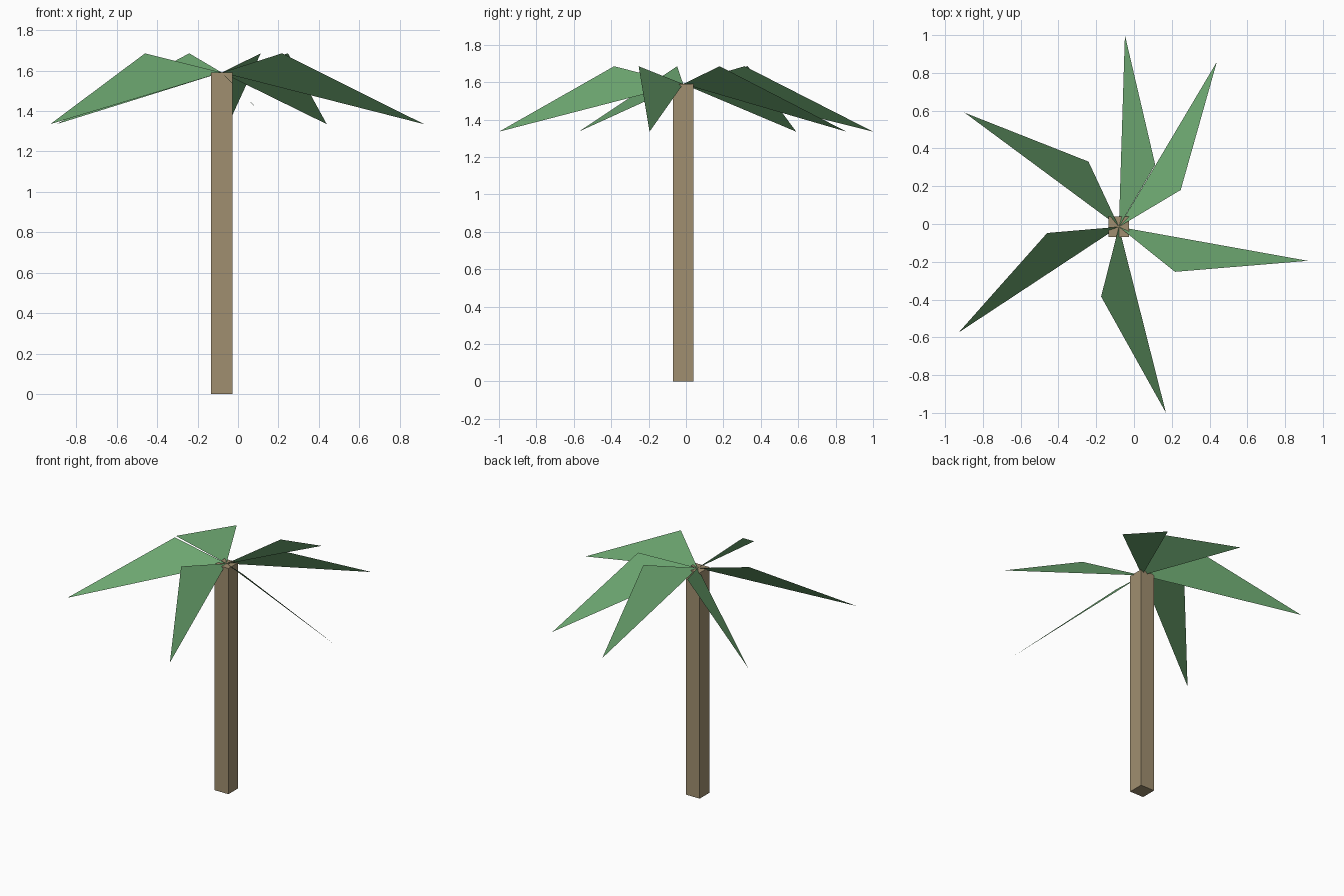
import bpy
import math

if "Cube" in bpy.data.objects:
    bpy.data.objects.remove(bpy.data.objects["Cube"])

CX, CY, TOP = -0.08, -0.015, 1.59


def material(name, rgb):
    m = bpy.data.materials.new(name)
    m.diffuse_color = (*rgb, 1.0)
    m.use_nodes = True
    m.node_tree.nodes["Principled BSDF"].inputs["Base Color"].default_value = m.diffuse_color
    return m


def mesh_object(name, verts, faces, mat):
    me = bpy.data.meshes.new(name)
    me.from_pydata(verts, [], faces)
    me.materials.append(mat)
    ob = bpy.data.objects.new(name, me)
    bpy.context.collection.objects.link(ob)
    return ob


def polar(radius, degrees, z):
    a = math.radians(degrees)
    return (CX + radius * math.cos(a), CY + radius * math.sin(a), z)


bark = material("brown bark", (0.352, 0.275, 0.162))
green = material("leaf green", (0.150, 0.381, 0.162))

# Square trunk
bpy.ops.mesh.primitive_cube_add(size=1, location=(CX, CY, TOP / 2))
trunk = bpy.context.object
trunk.name = "trunk"
trunk.scale = (0.108, 0.108, TOP)
trunk.data.materials.append(bark)

# Fronds: one flat triangle each, with a raised shoulder and a drooping tip
for i, angle in enumerate((88.2, 59.3, -10.2, -75.8, -146.6, 143.5)):
    mesh_object(f"frond_{i + 1}",
                [(CX, CY, TOP), polar(0.381, angle - 28.5, 1.685), polar(1.016, angle, 1.335)],
                [(0, 1, 2)], green)
